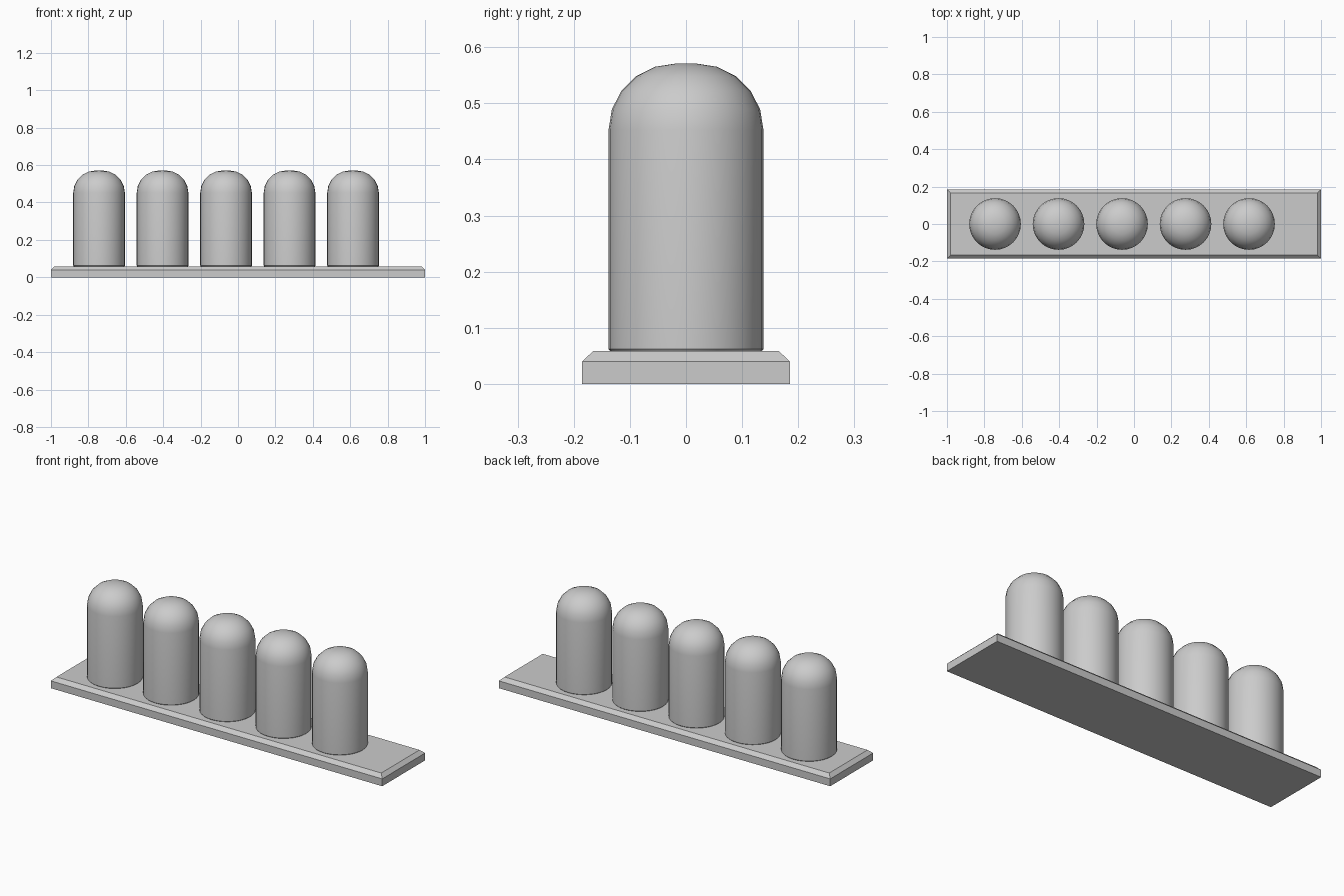
import bpy, bmesh
from math import cos, sin, pi

if "Cube" in bpy.data.objects:
    bpy.data.objects.remove(bpy.data.objects["Cube"])


def loft(name, rings, smooth=False):
    """Skin a stack of vertex rings and cap both ends."""
    bm = bmesh.new()
    loops = [[bm.verts.new(p) for p in ring] for ring in rings]
    n = len(loops[0])
    for a, b in zip(loops, loops[1:]):
        for i in range(n):
            j = (i + 1) % n
            bm.faces.new((a[i], a[j], b[j], b[i]))
    bm.faces.new(loops[0][::-1])
    bm.faces.new(loops[-1])
    mesh = bpy.data.meshes.new(name)
    bm.to_mesh(mesh)
    bm.free()
    obj = bpy.data.objects.new(name, mesh)
    bpy.context.collection.objects.link(obj)
    if smooth:
        bpy.ops.object.select_all(action='DESELECT')
        obj.select_set(True)
        bpy.context.view_layer.objects.active = obj
        bpy.ops.object.shade_smooth_by_angle(angle=pi / 6)
    return obj


def rectangle(x, y, z):
    return [(-x, -y, z), (x, -y, z), (x, y, z), (-x, y, z)]


def circle(r, z, n=32):
    return [(r * cos(2 * pi * i / n), r * sin(2 * pi * i / n), z) for i in range(n)]


# Base plate with chamfered top edge
loft("base_plate", [rectangle(1, 0.185, 0), rectangle(1, 0.185, 0.04),
                    rectangle(0.98, 0.165, 0.059)])

# Round-topped pegs: straight wall, domed shoulder, small flat crown
profile = [(0.133, 0.056), (0.138, 0.062)]
for k in range(6):
    a = k * pi / 10
    profile.append((0.018 + 0.12 * cos(a), 0.453 + 0.118 * sin(a)))

for i in range(5):
    peg = loft(f"peg_{i + 1}", [circle(r, z) for r, z in profile], smooth=True)
    peg.location.x = -0.743 + 0.3395 * i
